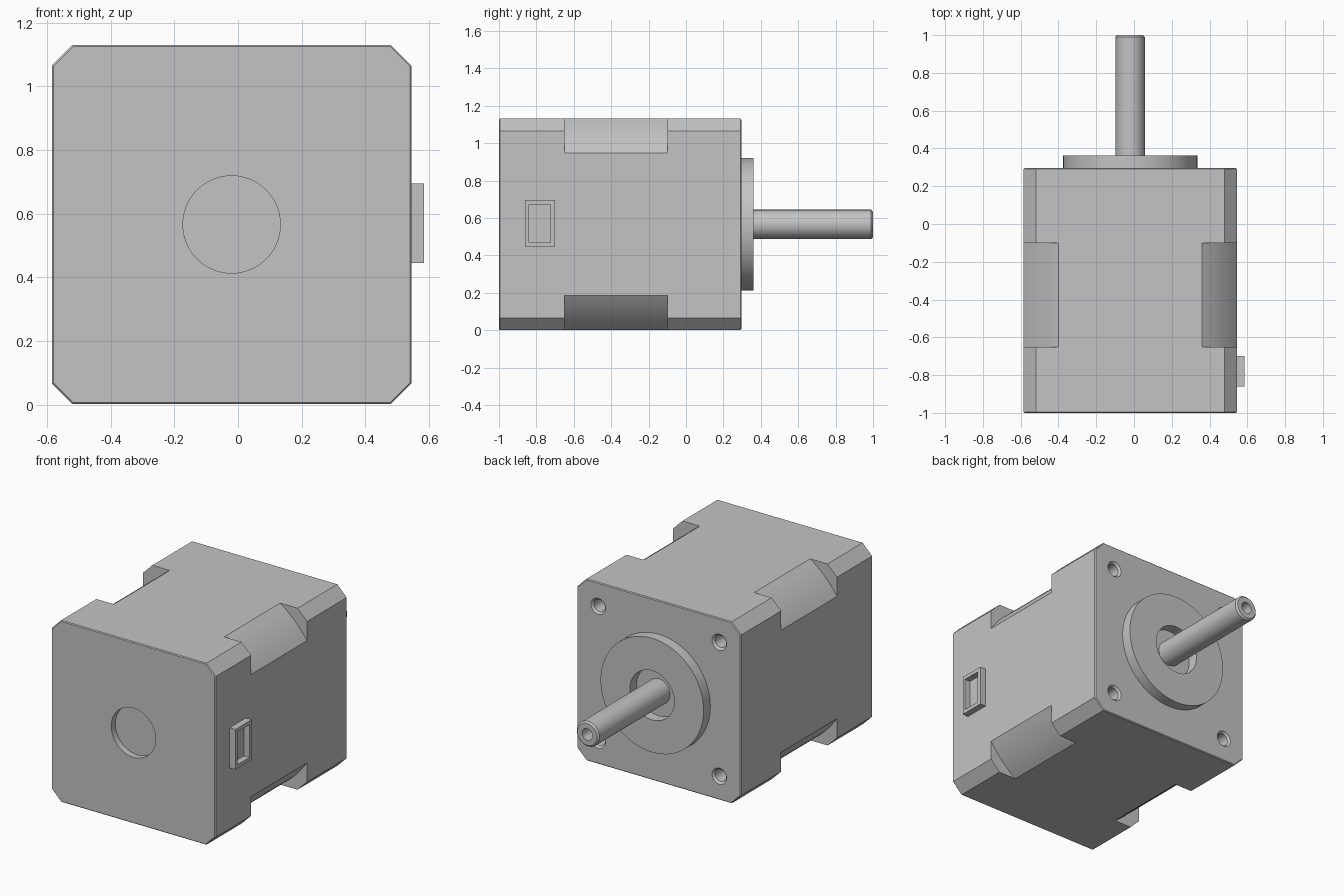
import bpy, bmesh, math
from mathutils import Vector, Matrix

cube = bpy.data.objects.get("Cube")
if cube:
    bpy.data.objects.remove(cube, do_unlink=True)

CX, CZ = -0.02, 0.566          # motor axis
HALF, CHAMFER = 0.565, 0.065   # square body section
BACK, FACE = -1.0, 0.296       # body ends along y

grey = bpy.data.materials.new("plain grey")
grey.use_nodes = True
grey.diffuse_color = (0.55, 0.55, 0.55, 1)
grey.node_tree.nodes["Principled BSDF"].inputs["Base Color"].default_value = (0.55, 0.55, 0.55, 1)


def make_object(name, bm):
    bmesh.ops.recalc_face_normals(bm, faces=bm.faces)
    mesh = bpy.data.meshes.new(name)
    bm.to_mesh(mesh)
    bm.free()
    obj = bpy.data.objects.new(name, mesh)
    bpy.context.collection.objects.link(obj)
    return obj


def lathe(name, profile, closed=False, x=CX, z=CZ, steps=64):
    """Turn a (radius, y) profile around an axis along y."""
    bm = bmesh.new()
    verts = [bm.verts.new((r, y, 0)) for r, y in profile]
    pairs = list(zip(verts, verts[1:]))
    if closed:
        pairs.append((verts[-1], verts[0]))
    edges = [bm.edges.new(p) for p in pairs]
    bmesh.ops.spin(bm, geom=verts + edges, cent=(0, 0, 0), axis=(0, 1, 0),
                   angle=math.tau, steps=steps)
    bmesh.ops.remove_doubles(bm, verts=bm.verts, dist=1e-5)
    bmesh.ops.translate(bm, verts=bm.verts, vec=(x, 0, z))
    return make_object(name, bm)


def activate(obj):
    bpy.ops.object.select_all(action="DESELECT")
    obj.select_set(True)
    bpy.context.view_layer.objects.active = obj


def cut(obj, cutter):
    mod = obj.modifiers.new("cut", "BOOLEAN")
    mod.operation = "DIFFERENCE"
    mod.solver = "EXACT"
    mod.object = cutter
    activate(obj)
    bpy.ops.object.modifier_apply(modifier=mod.name)
    bpy.data.objects.remove(cutter, do_unlink=True)


def box(name, low, high):
    low, high = Vector(low), Vector(high)
    bm = bmesh.new()
    bmesh.ops.create_cube(bm, size=1, matrix=Matrix.Translation((low + high) / 2)
                          @ Matrix.Diagonal((*(high - low), 1)))
    return make_object(name, bm)


# Body: square block, chamfered corners, fine bevel round both ends
bm = bmesh.new()
bmesh.ops.create_cube(bm, size=1, matrix=Matrix.Translation((CX, (BACK + FACE) / 2, CZ))
                      @ Matrix.Diagonal((2 * HALF, FACE - BACK, 2 * HALF, 1)))
long_edges = [e for e in bm.edges if abs(e.verts[0].co.y - e.verts[1].co.y) > 0.5]
bmesh.ops.bevel(bm, geom=long_edges, offset=CHAMFER, segments=1, affect="EDGES")
end_edges = [e for e in bm.edges if abs(e.verts[0].co.y - e.verts[1].co.y) < 0.01]
bmesh.ops.bevel(bm, geom=end_edges, offset=0.005, segments=1, affect="EDGES")
body = make_object("motor_body", bm)

# Rounded waist at the four corners
cut(body, lathe("waist_cutter", [(0.681, -0.65), (1.0, -0.65), (1.0, -0.1), (0.681, -0.1)],
                closed=True, steps=128))

# Shallow round recess in the front
cut(body, lathe("recess_cutter", [(0, -1.1), (0.153, -1.1), (0.153, -0.96), (0, -0.96)]))

# Countersunk mounting holes
for sx in (-1, 1):
    for sz in (-1, 1):
        cut(body, lathe("hole_cutter", [(0, 0.17), (0.038, 0.17), (0.038, FACE - 0.012),
                                        (0.05, FACE), (0.05, 0.35), (0, 0.35)],
                        x=CX + sx * 0.417, z=CZ + sz * 0.417, steps=32))

# Pilot ring and shaft
ring = lathe("pilot_ring", [(0.355, FACE - 0.01), (0.355, 0.362), (0.153, 0.362),
                            (0.153, FACE - 0.01)], closed=True)
shaft = lathe("shaft", [(0, 0.28), (0.078, 0.28), (0.078, 0.99), (0.068, 1.0),
                        (0.036, 1.0), (0.036, 0.9), (0, 0.9)], steps=48)

# Side connector with an open socket
socket = box("connector", (0.53, -0.86, 0.445), (0.585, -0.70, 0.695))
cut(socket, box("socket_cutter", (0.547, -0.84, 0.468), (0.65, -0.724, 0.672)))

for obj in (body, ring, shaft, socket):
    obj.data.materials.clear()
    obj.data.materials.append(grey)
    activate(obj)
    bpy.ops.object.shade_smooth_by_angle(angle=math.radians(30))
